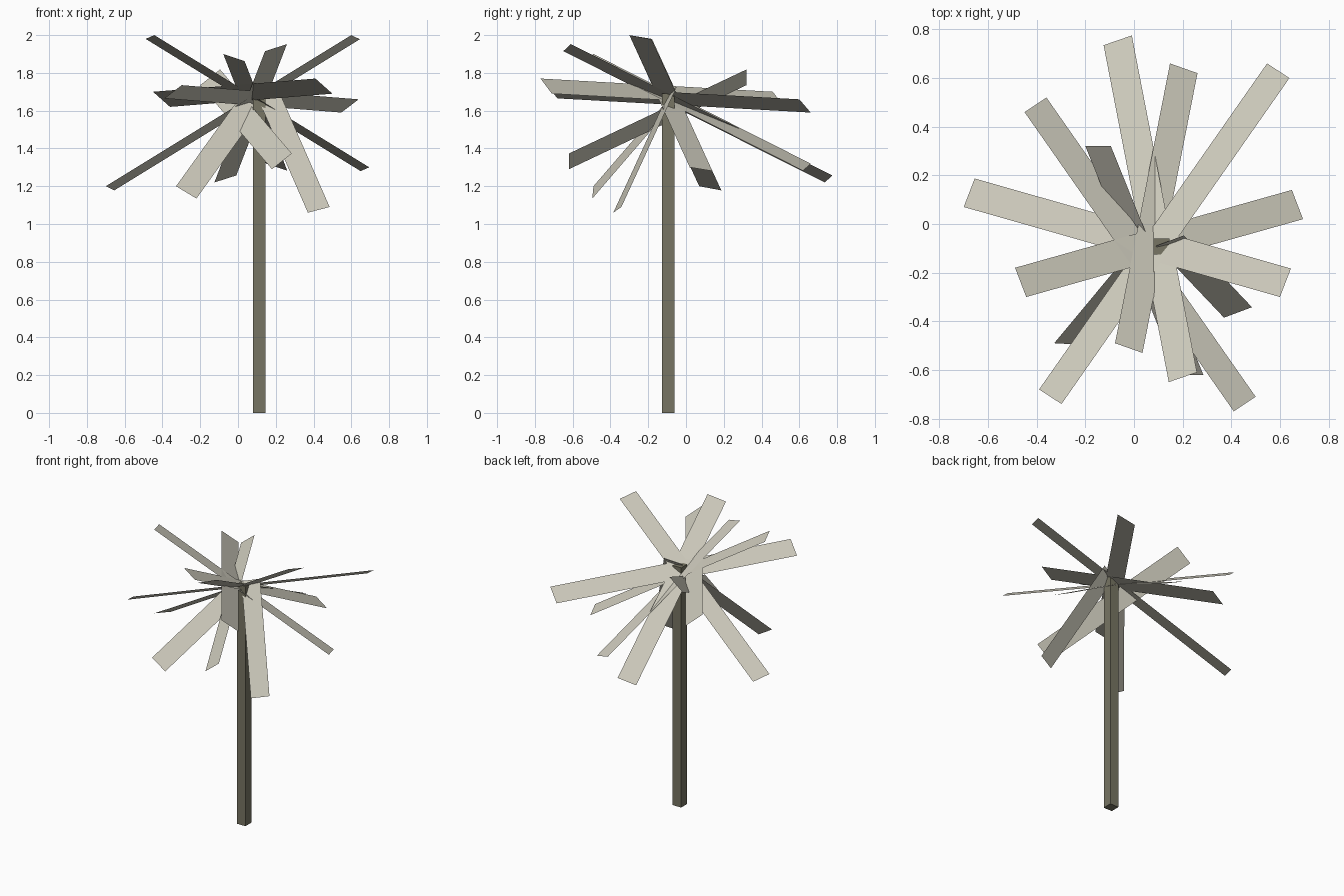
import bpy
from mathutils import Vector

if "Cube" in bpy.data.objects:
    bpy.data.objects.remove(bpy.data.objects["Cube"])


def material(name, rgb):
    m = bpy.data.materials.new(name)
    m.diffuse_color = (*rgb, 1.0)
    m.use_nodes = True
    m.node_tree.nodes["Principled BSDF"].inputs["Base Color"].default_value = m.diffuse_color
    return m


leaf_mat = material("pale_leaf", (0.62, 0.60, 0.51))
trunk_mat = material("olive_trunk", (0.185, 0.178, 0.125))


def add_mesh(name, verts, faces, mat):
    me = bpy.data.meshes.new(name)
    me.from_pydata(verts, [], faces)
    me.materials.append(mat)
    ob = bpy.data.objects.new(name, me)
    bpy.context.collection.objects.link(ob)
    return ob


# Trunk: square post
bpy.ops.mesh.primitive_cube_add(size=1, location=(0.113, -0.093, 0.845))
trunk = bpy.context.object
trunk.name = "trunk"
trunk.scale = (0.067, 0.066, 1.69)
trunk.data.materials.append(trunk_mat)


def leaf(name, corner, far_corner, width):
    """Flat rectangular strip from one tip to the other, top side up."""
    a, d, w = Vector(corner), Vector(far_corner), Vector(width)
    verts = [a, a + w, d + w, d]
    if w.cross(d - a).z < 0:
        verts.reverse()
    add_mesh(name, verts, [(0, 1, 2, 3)], leaf_mat)


# Leaves: (corner at one tip, matching corner at the other tip, width vector)
leaves = [
    # long strips crossing the trunk top
    ((-0.70, 0.07, 1.20), (0.60, -0.30, 2.00), (0.045, 0.117, -0.022)),
    ((-0.443, -0.30, 2.00), (0.695, 0.02, 1.30), (-0.046, 0.12, -0.02)),
    ((-0.39, -0.68, 1.665), (0.547, 0.66, 1.59), (0.092, -0.06, 0.07)),
    ((-0.45, 0.46, 1.70), (0.41, -0.77, 1.77), (0.09, 0.06, -0.08)),
    ((-0.125, 0.735, 1.22), (0.143, -0.65, 1.915), (0.116, 0.04, 0.037)),
    ((-0.078, -0.49, 1.90), (0.148, 0.66, 1.32), (0.113, -0.04, -0.038)),
    ((0.18, -0.62, 1.29), (-0.20, 0.32, 1.735), (0.105, 0.0, 0.083)),
    # short drooping strips ending at the trunk top
    ((-0.328, -0.49, 1.20), (0.013, -0.08, 1.675), (0.108, -0.006, -0.065)),
    ((0.37, -0.385, 1.06), (0.09, -0.09, 1.70), (0.115, 0.043, 0.03)),
]
for i, (c, f, w) in enumerate(leaves, 1):
    leaf(f"leaf_{i}", c, f, w)
